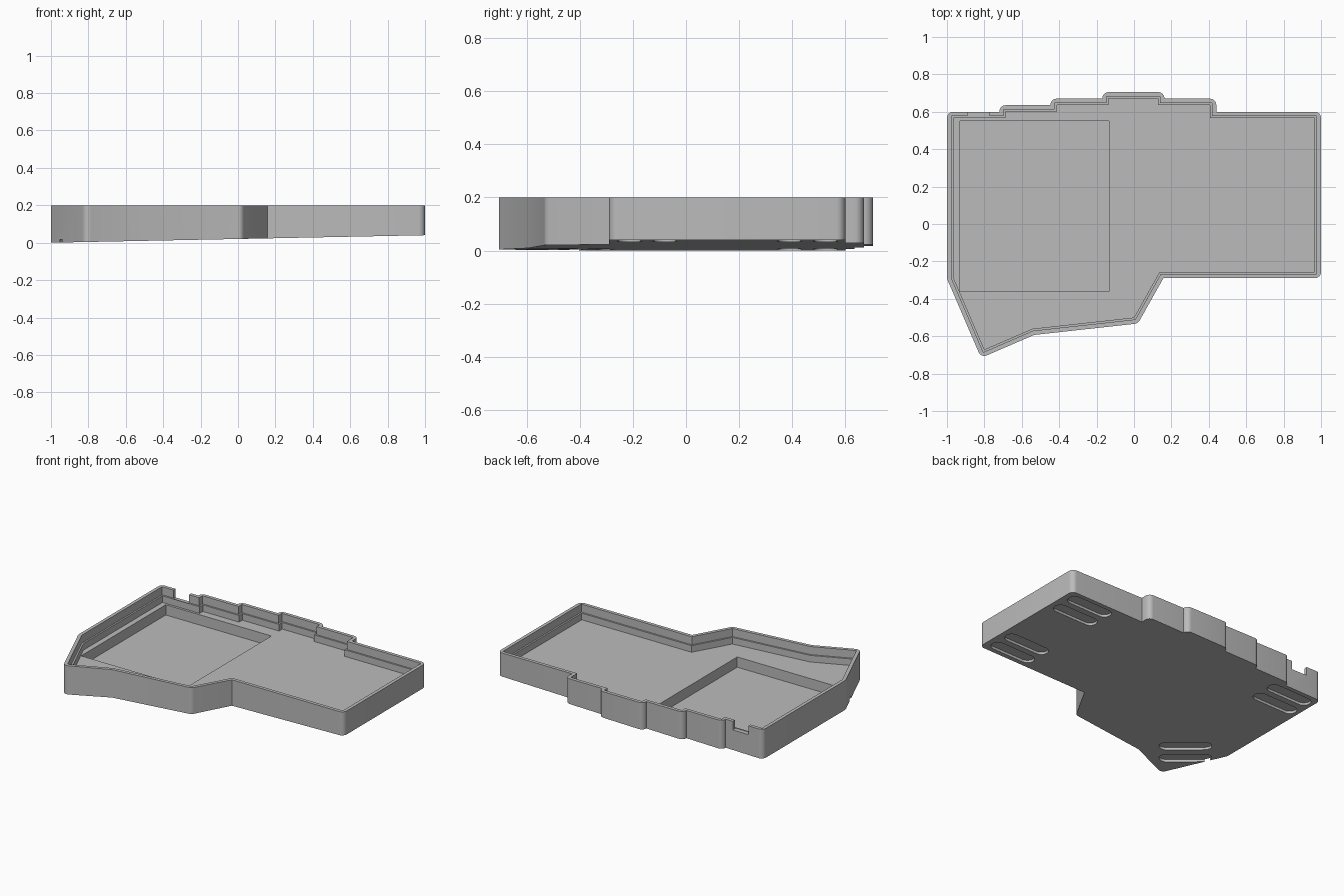
import bpy, bmesh, math
from mathutils import Vector

if "Cube" in bpy.data.objects:
    bpy.data.objects.remove(bpy.data.objects["Cube"], do_unlink=True)

TOP, LEDGE, FLOOR, POCKET = 0.2, 0.145, 0.1, 0.03
WALL, LIP_GAP = 0.034, 0.011

# Inner cavity outline, clockwise from the back corner
INNER = [Vector(p) for p in [
    (-.966, .566), (-.686, .566), (-.686, .601), (-.413, .601), (-.413, .636),
    (-.136, .636), (-.136, .671), (.129, .671), (.129, .636), (.406, .636),
    (.406, .566), (.966, .566), (.966, -.256), (.137, -.256), (0, -.5),
    (-.543, -.56), (-.8, -.671), (-.966, -.285)]]


def underside(x):
    """Height of the tilted base at x."""
    return 0.02 * (x + 1)


def offset(points, d, rounded=False):
    """Grow an outline by d, with mitred or rounded outer corners."""
    result = []
    for i, p in enumerate(points):
        a = (p - points[i - 1]).normalized()
        b = (points[(i + 1) % len(points)] - p).normalized()
        n0, n1 = Vector((-a.y, a.x)), Vector((-b.y, b.x))
        turn = math.atan2(a.x * b.y - a.y * b.x, a.dot(b))
        if rounded and turn < 0:
            start = math.atan2(n0.y, n0.x)
            steps = max(2, round(-turn / math.radians(11)))
            for k in range(steps + 1):
                t = start + turn * k / steps
                result.append(p + d * Vector((math.cos(t), math.sin(t))))
        else:
            result.append(p + (n0 + n1) * d / (1 + n0.dot(n1)))
    return result


def prism(name, outline, low, high):
    """Extrude an outline between two height functions of x."""
    bm = bmesh.new()
    bottom = [bm.verts.new((p[0], p[1], low(p[0]))) for p in outline]
    top = [bm.verts.new((p[0], p[1], high(p[0]))) for p in outline]
    bm.faces.new(bottom)
    bm.faces.new(top)
    for i in range(len(outline)):
        j = (i + 1) % len(outline)
        bm.faces.new((bottom[i], bottom[j], top[j], top[i]))
    bmesh.ops.recalc_face_normals(bm, faces=bm.faces)
    mesh = bpy.data.meshes.new(name)
    bm.to_mesh(mesh)
    bm.free()
    obj = bpy.data.objects.new(name, mesh)
    bpy.context.collection.objects.link(obj)
    return obj


def flat(z):
    return lambda x: z


def rectangle(x0, x1, y0, y1):
    return [(x0, y0), (x1, y0), (x1, y1), (x0, y1)]


def slot(cx, cy, angle, half=0.118, radius=0.045):
    """Stadium outline around a centre."""
    points = []
    for side in (1, -1):
        for k in range(13):
            t = math.pi * (k / 12 - 0.5)
            x, y = side * (half + radius * math.cos(t)), side * radius * math.sin(t)
            points.append((cx + x * math.cos(angle) - y * math.sin(angle),
                           cy + x * math.sin(angle) + y * math.cos(angle)))
    return points


# Solid case body
case = prism("case_tray", offset(INNER, WALL, True), underside, flat(TOP))

# Cavity, lip rebate, tray pocket and cable notch
cutters = [
    prism("cavity_cutter", INNER, flat(FLOOR), flat(TOP + 0.1)),
    prism("rebate_cutter", offset(INNER, LIP_GAP), flat(LEDGE), flat(TOP + 0.12)),
    prism("pocket_cutter", rectangle(-.93, -.133, -.362, .55), flat(POCKET), flat(FLOOR + 0.03)),
    prism("notch_cutter", rectangle(-.89, -.773, .57, .65), flat(LEDGE - 0.004), flat(TOP + 0.14)),
]

# Recesses for foot pads under the base
diagonal = math.radians(138)
pads = [(x, y, 0) for x, y in ((.8, .525), (.8, .39), (.8, -.08), (.8, -.213),
                               (-.81, .525), (-.81, .39))]
pads += [(-.727, -.372, diagonal), (-.82, -.483, diagonal)]
for pad in pads:
    cutters.append(prism("foot_recess_cutter", slot(*pad), flat(-0.05),
                         lambda x: underside(x) + 0.017))

bpy.ops.object.select_all(action='DESELECT')
case.select_set(True)
bpy.context.view_layer.objects.active = case
for cutter in cutters:
    cutter.hide_render = True
    cut = case.modifiers.new("cut", 'BOOLEAN')
    cut.operation = 'DIFFERENCE'
    cut.solver = 'EXACT'
    cut.object = cutter
    bpy.ops.object.modifier_apply(modifier=cut.name)
    bpy.data.objects.remove(cutter, do_unlink=True)

# Grey plastic
grey = bpy.data.materials.new("grey_plastic")
grey.use_nodes = True
color = (0.5, 0.5, 0.5, 1)
grey.diffuse_color = color
grey.node_tree.nodes["Principled BSDF"].inputs["Base Color"].default_value = color
case.data.materials.clear()
case.data.materials.append(grey)
bpy.ops.object.shade_smooth_by_angle(angle=math.radians(30))
